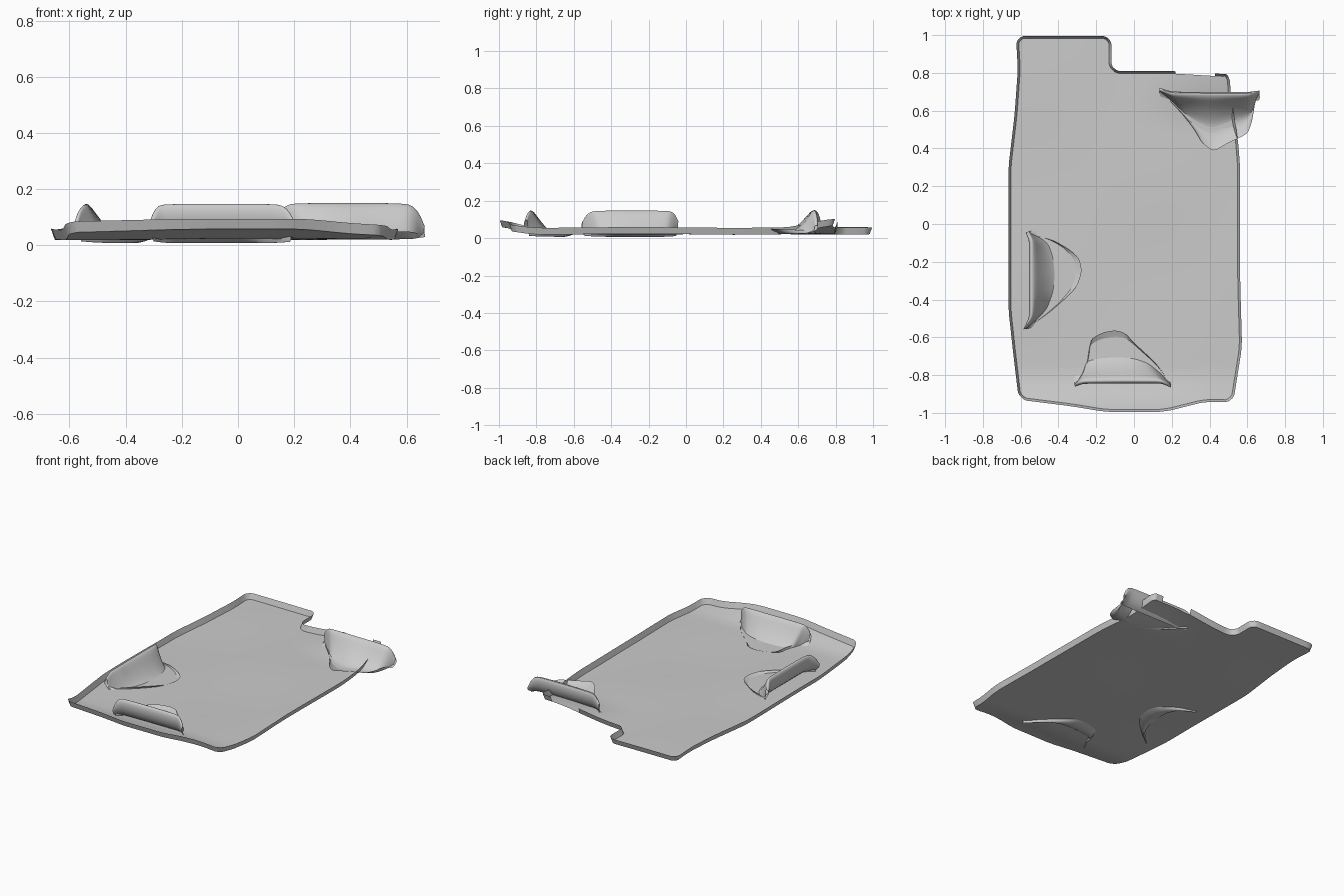
import bpy, bmesh, math
from mathutils import Vector

if "Cube" in bpy.data.objects:
    bpy.data.objects.remove(bpy.data.objects["Cube"])


def finish(name, bm, angle=40):
    bmesh.ops.recalc_face_normals(bm, faces=bm.faces)
    me = bpy.data.meshes.new(name)
    bm.to_mesh(me)
    bm.free()
    ob = bpy.data.objects.new(name, me)
    bpy.context.collection.objects.link(ob)
    bpy.ops.object.select_all(action='DESELECT')
    ob.select_set(True)
    bpy.context.view_layer.objects.active = ob
    bpy.ops.object.shade_smooth_by_angle(angle=math.radians(angle))
    return ob


def step(a, b, v):
    t = min(1, max(0, (v - a) / (b - a)))
    return t * t * (3 - 2 * t)


# gentle sag of the mat: raised front edge and raised back right corner
def floor_z(x, y):
    front = 0.036 * step(-0.78, -0.99, y) * (1 - 0.5 * step(0.2, 0.55, x))
    corner = 0.045 * step(0.5, 0.82, y) * step(-0.1, 0.4, x)
    wave = 0.003 * math.sin(5 * x + 1) * math.sin(6 * y)
    return 0.021 + front + corner + wave


# clip every outline corner so it reads as rounded
def rounded(pts, r):
    out = []
    for i, p in enumerate(pts):
        for q in (pts[i - 1], pts[(i + 1) % len(pts)]):
            d = q - p
            out.append(p + d * min(0.25, r / d.length))
    return out


outline = [(-.625, .995), (-.12, .995), (-.12, .81), (.2, .81), (.45, .795), (.505, .795),
           (.515, .66), (.55, .45), (.562, .3), (.562, -.3), (.572, -.65), (.525, -.945),
           (.38, -.94), (.16, -.995), (-.15, -.995), (-.33, -.965), (-.61, -.93),
           (-.64, -.68), (-.665, -.45), (-.665, .3), (-.632, .58), (-.615, .82)]
top = rounded(rounded([Vector(p) for p in outline], .03), .01)
n = len(top)
base = []
for i, p in enumerate(top):
    d = (top[(i + 1) % n] - top[i - 1]).normalized()
    base.append(p + Vector((d.y, -d.x)) * 0.013)

# mat: floor sheet plus flared rim, open along part of the back edge
bm = bmesh.new()
low = [bm.verts.new((p.x, p.y, 0)) for p in base]
high = [bm.verts.new((p.x, p.y, 0.036)) for p in top]
bm.faces.new(low)
for i in range(n):
    j = (i + 1) % n
    mid = (top[i] + top[j]) / 2
    if not (0.205 < mid.x < 0.44 and mid.y > 0.75):
        bm.faces.new((low[i], low[j], high[j], high[i]))
bmesh.ops.delete(bm, geom=[v for v in bm.verts if not v.link_faces], context='VERTS')
for axis, count in ((Vector((1, 0, 0)), 14), (Vector((0, 1, 0)), 20)):
    for k in range(-count + 1, count):
        bmesh.ops.bisect_plane(bm, geom=bm.verts[:] + bm.edges[:] + bm.faces[:], dist=1e-5,
                               plane_co=axis * (k * 0.0503 + 0.0017), plane_no=axis)
for v in bm.verts:
    v.co.z += floor_z(v.co.x, v.co.y)
finish("mat_tray", bm)


def sample(pts, u):
    f = u * (len(pts) - 1)
    i = min(int(f), len(pts) - 2)
    return Vector(pts[i]).lerp(Vector(pts[i + 1]), f - i)


# scooped flap: a rolled upright lip that sweeps down into the floor
PROFILE = [(0, .149), (.06, .14), (.15, .105), (.28, .062), (.42, .028), (.58, .002),
           (.78, .01), (1, .035)]
BACK = [(-.035, .022), (-.005, .04), (.016, .085), (.017, .125), (.01, .145)]


def flap(name, rim, inner, ends, lift=0.0):
    bm = bmesh.new()
    cols = 16
    across = (Vector(inner[len(inner) // 2]) - sample(rim, .5)).normalized()
    rows = []
    for k in range(cols + 1):
        u = k / cols
        a, b = sample(rim, u), sample(inner, u)
        e = ends[0] if u < .5 else ends[1]
        h = 1 - (1 - e) * abs(2 * u - 1) ** 5
        col = []
        for off, z in BACK:
            p = a - across * off
            col.append((p.x, p.y, .02 + (z - .02) * h + lift * .5))
        for t, z in PROFILE:
            p = a.lerp(b, t)
            hz = .02 + (z - .02) * h
            col.append((p.x, p.y, hz + lift * min(1, t * 2)))
        rows.append([bm.verts.new(c) for c in col])
    for r, s in zip(rows, rows[1:]):
        for i in range(len(r) - 1):
            bm.faces.new((r[i], r[i + 1], s[i + 1], s[i]))
    ob = finish(name, bm, 80)
    m = ob.modifiers.new("smooth", 'SUBSURF')
    m.levels = m.render_levels = 1


flap("front_flap", [(-.315, -.845), (-.27, -.83), (-.06, -.828), (.14, -.828), (.195, -.85)],
     [(-.29, -.83), (-.24, -.72), (-.23, -.61), (-.17, -.575), (-.1, -.562), (-.05, -.575),
      (0, -.63), (.12, -.74), (.18, -.83)], (.5, .6))
flap("left_flap", [(-.557, -.04), (-.54, -.09), (-.54, -.3), (-.54, -.49), (-.57, -.555)],
     [(-.53, -.06), (-.43, -.085), (-.35, -.13), (-.29, -.18), (-.275, -.25), (-.3, -.33),
      (-.37, -.4), (-.45, -.47), (-.55, -.54)], (.55, .5))
flap("back_right_flap", [(.135, .705), (.2, .685), (.4, .682), (.6, .682), (.665, .69)],
     [(.16, .68), (.25, .59), (.32, .5), (.36, .43), (.42, .382), (.5, .43),
      (.6, .475), (.625, .54), (.645, .67)], (.6, .35), .014)
